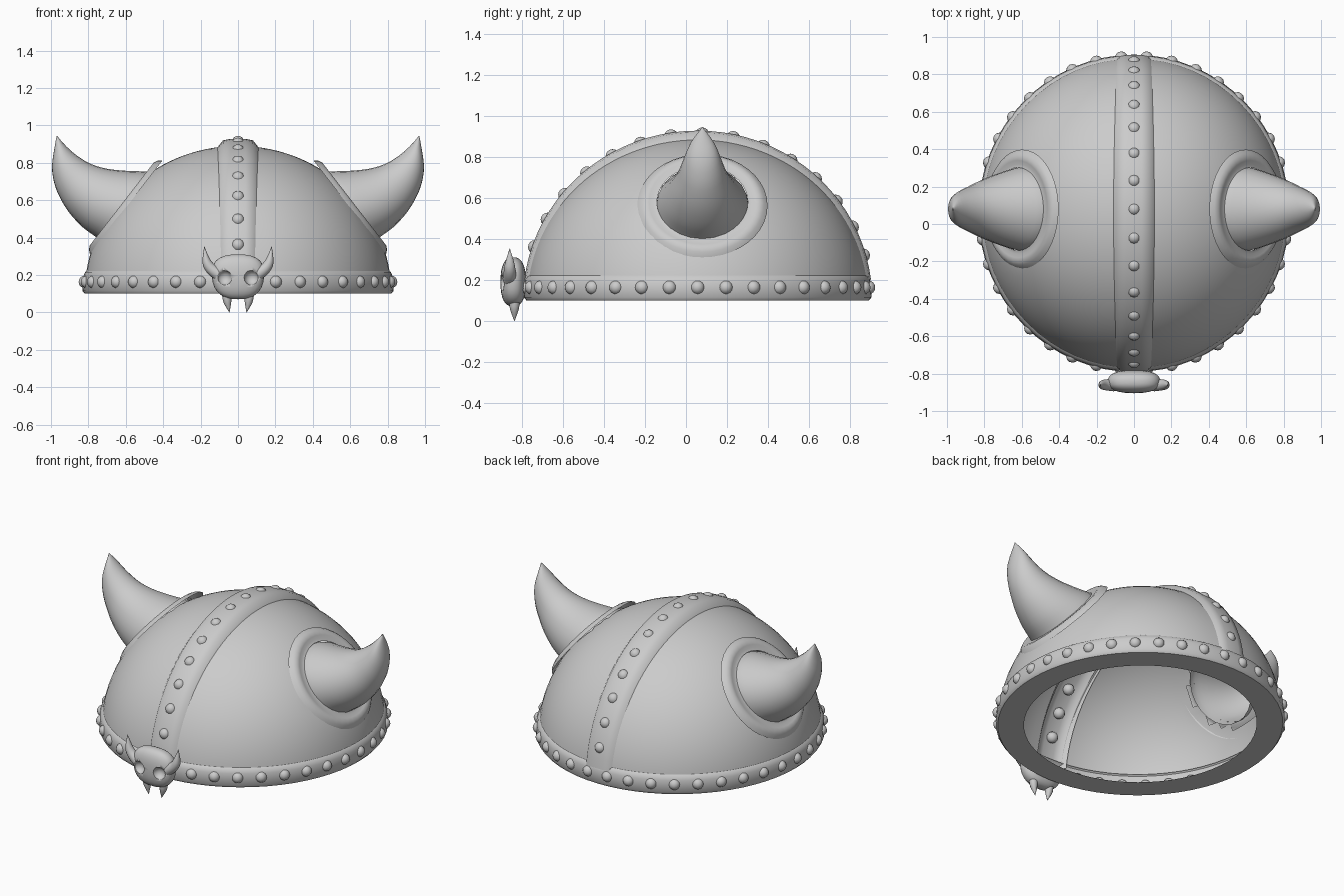
import bpy, bmesh, math
from math import sin, cos, pi, radians
from mathutils import Vector

if "Cube" in bpy.data.objects:
    bpy.data.objects.remove(bpy.data.objects["Cube"])

CY, CZ = 0.057, 0.10          # centre of the bowl
HY = 0.08                     # y of the horns
PLANE = Vector((0.79, 0, 0.61)).normalized()   # direction of the horn seats
SEAT = 0.775                  # distance of the horn seats from the centre

metal = bpy.data.materials.new("grey_metal")
metal.diffuse_color = (0.6, 0.6, 0.6, 1)
metal.use_nodes = True
metal.node_tree.nodes["Principled BSDF"].inputs["Base Color"].default_value = metal.diffuse_color


def finish(name, bm, angle=40):
    me = bpy.data.meshes.new(name)
    bmesh.ops.remove_doubles(bm, verts=bm.verts, dist=1e-5)
    bm.to_mesh(me)
    bm.free()
    ob = bpy.data.objects.new(name, me)
    bpy.context.collection.objects.link(ob)
    me.materials.append(metal)
    bpy.ops.object.select_all(action='DESELECT')
    ob.select_set(True)
    bpy.context.view_layer.objects.active = ob
    bpy.ops.object.shade_smooth_by_angle(angle=radians(angle))
    return ob


def skin(bm, rings, closed=True):
    """Join successive rings of points with faces."""
    vs = [[bm.verts.new(p) for p in r] for r in rings]
    n = len(vs[0])
    for a, b in zip(vs, vs[1:]):
        for j in range(n if closed else n - 1):
            k = (j + 1) % n
            bm.faces.new((a[j], a[k], b[k], b[j]))


def revolve(profile, n=64):
    """Spin (radius, z) points, slightly longer in y."""
    bm = bmesh.new()
    skin(bm, [[(r * cos(2 * pi * j / n), CY + 1.02 * r * sin(2 * pi * j / n), z)
               for j in range(n)] for r, z in profile])
    return bm


def horn(bm, upper, lower, s, y, n=24):
    """Tapered horn between an upper and a lower outline of (x, z) points."""
    rings = []
    for a, b in zip(smooth_path(upper), smooth_path(lower)):
        c, w = (a + b) / 2, (a - b) / 2
        r = w.length
        rings.append([(s * (c.x + w.x * cos(t)), y + r * sin(t), c.y + w.y * cos(t))
                      for t in (2 * pi * j / n for j in range(n))])
    skin(bm, rings)
    bmesh.ops.recalc_face_normals(bm, faces=bm.faces)
    # Point the normals outward
    f = bm.faces[:][n]
    mid = sum((Vector(p) for p in rings[1]), Vector()) / n
    if (f.calc_center_median() - mid).dot(f.normal) < 0:
        bmesh.ops.reverse_faces(bm, faces=bm.faces)


def smooth_path(pts, steps=3):
    """Catmull-Rom resample of a short list of points."""
    q = [Vector(p) for p in pts]
    q = [2 * q[0] - q[1]] + q + [2 * q[-1] - q[-2]]
    out = []
    for a, b, c, d in zip(q, q[1:], q[2:], q[3:]):
        for i in range(steps):
            t = i / steps
            out.append(0.5 * (2 * b + (c - a) * t + (2 * a - 5 * b + 4 * c - d) * t * t
                              + (3 * b - a - 3 * c + d) * t ** 3))
    return out + [q[-2]]


def rivet(bm, pos, r=0.034):
    res = bmesh.ops.create_uvsphere(bm, u_segments=12, v_segments=8, radius=r)
    bmesh.ops.translate(bm, verts=res['verts'], vec=pos)


# Thin bowl: flattened at the horn seats, open under the horns and the crest
angles = [radians(5 + 85 * i / 28) for i in range(29)]
bm = revolve([(max(0.82 * cos(a), 1e-6), CZ + 0.79 * sin(a)) for a in angles])
for s in (1, -1):
    nrm = Vector((s * PLANE.x, 0, PLANE.z))
    seat = Vector((0, HY, CZ)) + nrm * SEAT
    for v in bm.verts:
        d = (v.co - seat).dot(nrm)
        if d > 0:
            v.co -= nrm * d
    hole = [f for f in bm.faces if (f.calc_center_median() - seat).length < 0.25]
    bmesh.ops.delete(bm, geom=hole, context='FACES')
    bmesh.ops.bisect_plane(bm, geom=bm.verts[:] + bm.edges[:] + bm.faces[:], dist=1e-5,
                           plane_co=(s * 0.09, 0, 0), plane_no=(1, 0, 0))
strip = [f for f in bm.faces if abs(f.calc_center_median().x) < 0.09]
bmesh.ops.delete(bm, geom=strip, context='FACES')
finish("bowl", bm, 60)

# Band at the rim with a flat flange underneath
finish("rim_band", revolve([(0.67, 0.10), (0.82, 0.10), (0.832, 0.115),
                            (0.828, 0.19), (0.818, 0.215), (0.80, 0.228)]), 50)

# Crest strip from front to back
bm = bmesh.new()
rings = []
for i in range(41):
    a = radians(-83 + 166 * i / 40)
    rings.append([(x, CY + (0.852 + h) * sin(a), CZ + (0.828 + h) * cos(a))
                  for x, h in ((0.11, -0.046), (0.08, -0.008), (0.04, 0), (-0.04, 0),
                               (-0.08, -0.008), (-0.11, -0.046))])
skin(bm, rings, closed=False)
bmesh.ops.recalc_face_normals(bm, faces=bm.faces)
if sum(f.normal.z for f in bm.faces) < 0:
    bmesh.ops.reverse_faces(bm, faces=bm.faces)
finish("crest_strip", bm, 60)

# Rivets around the rim and along the crest
bm = bmesh.new()
for k in range(38):
    a = 2 * pi * k / 38
    rivet(bm, (0.818 * cos(a), CY + 0.835 * sin(a), 0.163))
for k in range(-7, 8):
    a = radians(1.5 + 10.4 * k)
    rivet(bm, (0, CY + 0.838 * sin(a), CZ + 0.81 * cos(a)))
finish("rivets", bm)

# Side horns and the raised lips around them
UPPER = [(0.455, 0.735), (0.49, 0.752), (0.60, 0.757), (0.70, 0.768),
         (0.79, 0.795), (0.87, 0.845), (0.93, 0.90), (0.968, 0.945)]
LOWER = [(0.72, 0.37), (0.755, 0.40), (0.83, 0.455), (0.90, 0.53),
         (0.95, 0.61), (0.982, 0.69), (0.994, 0.79), (0.970, 0.943)]
# lip cross-section: radius from the horn axis, height off the seat
LIP = [(0.222, 0.008), (0.24, 0.004), (0.26, 0.010), (0.28, 0.010), (0.30, 0.0), (0.318, -0.02)]
for side, s in (("right", 1), ("left", -1)):
    bm = bmesh.new()
    horn(bm, UPPER, LOWER, s, HY)
    finish(side + "_horn", bm, 60)

    bm = bmesh.new()
    nrm = Vector((s * PLANE.x, 0, PLANE.z))
    u, w = Vector((0, 1, 0)), nrm.cross(Vector((0, 1, 0)))
    c = Vector((0, HY, CZ)) + nrm * SEAT
    skin(bm, [[c + r * (cos(2 * pi * j / 40) * u + sin(2 * pi * j / 40) * w) + h * nrm
               for j in range(40)] for r, h in LIP])
    bmesh.ops.recalc_face_normals(bm, faces=bm.faces)
    if sum(f.normal.dot(nrm) for f in bm.faces) < 0:
        bmesh.ops.reverse_faces(bm, faces=bm.faces)
    finish(side + "_horn_lip", bm, 60)

# Badge head: a rounded box, with eye sockets cut in
bm = bmesh.new()
bmesh.ops.create_uvsphere(bm, u_segments=24, v_segments=16, radius=1)
for v in bm.verts:
    x, y, z = (math.copysign(abs(c) ** 0.8, c) for c in v.co)
    v.co = (0.14 * x * (1 + 0.08 * z), -0.843 + 0.062 * y, 0.19 + 0.12 * z)
head = finish("badge_head", bm, 50)
bm = bmesh.new()
for s in (1, -1):
    rivet(bm, (s * 0.072, -0.905, 0.185), 0.040)
cutter = finish("eye_cutter", bm)
cutter.hide_render = True
cutter.hide_viewport = True
cut = head.modifiers.new("eye_sockets", 'BOOLEAN')
cut.operation = 'DIFFERENCE'
cut.object = cutter

# Badge horns and fangs
for side, s in (("right", 1), ("left", -1)):
    bm = bmesh.new()
    horn(bm, [(0.09, 0.235), (0.13, 0.26), (0.155, 0.295), (0.179, 0.352)],
         [(0.125, 0.175), (0.168, 0.215), (0.19, 0.265), (0.181, 0.351)], s, -0.86, 12)
    finish(side + "_badge_horn", bm, 60)
    bm = bmesh.new()
    horn(bm, [(0.034, 0.10), (0.036, 0.055), (0.045, 0.0)],
         [(0.086, 0.10), (0.078, 0.055), (0.047, 0.0)], s, -0.837, 12)
    finish(side + "_fang", bm, 60)
